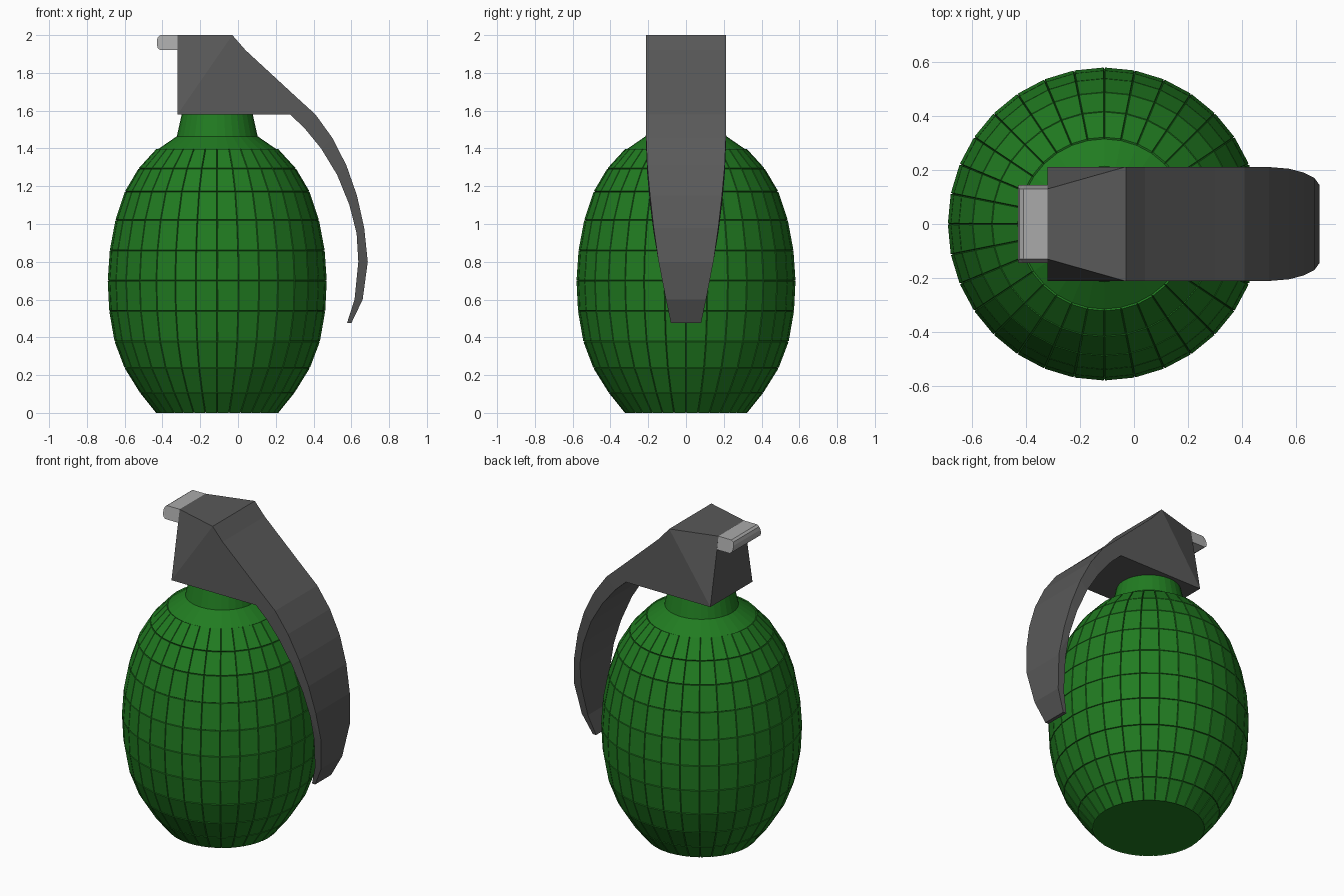
import bpy, bmesh, math

if "Cube" in bpy.data.objects:
    bpy.data.objects.remove(bpy.data.objects["Cube"])

CX = -0.11   # body axis offset
SEG = 32


def material(name, rgb):
    m = bpy.data.materials.new(name)
    m.diffuse_color = (*rgb, 1)
    m.use_nodes = True
    m.node_tree.nodes["Principled BSDF"].inputs["Base Color"].default_value = m.diffuse_color
    return m


def finish(bm, name, mat):
    bmesh.ops.recalc_face_normals(bm, faces=bm.faces[:])
    me = bpy.data.meshes.new(name)
    bm.to_mesh(me)
    bm.free()
    me.materials.append(mat)
    ob = bpy.data.objects.new(name, me)
    bpy.context.collection.objects.link(ob)
    return ob


def lathe(profile):
    """Capped surface of revolution around the body axis; returns bands of faces."""
    bm = bmesh.new()
    rings = [[bm.verts.new((CX + r * math.cos(2 * math.pi * i / SEG),
                            r * math.sin(2 * math.pi * i / SEG), z))
              for i in range(SEG)] for r, z in profile]
    bands = []
    for a, b in zip(rings, rings[1:]):
        bands.append([bm.faces.new((a[i], a[(i + 1) % SEG], b[(i + 1) % SEG], b[i]))
                      for i in range(SEG)])
    bm.faces.new(rings[0][::-1])
    bm.faces.new(rings[-1])
    return bm, bands


def loft(sections, name, mat):
    """Symmetric strip: each section is (upper x, z, half width), (lower x, z, half width)."""
    bm = bmesh.new()
    rows = []
    for (ux, uz, uw), (lx, lz, lw) in sections:
        rows.append([bm.verts.new(c) for c in
                     ((ux, -uw, uz), (ux, uw, uz), (lx, lw, lz), (lx, -lw, lz))])
    for a, b in zip(rows, rows[1:]):
        bm.faces.new((a[0], a[1], b[1], b[0]))
        bm.faces.new((a[2], a[3], b[3], b[2]))
        for u, l in ((1, 2), (0, 3)):
            bm.faces.new((a[u], a[l], b[u]))
            bm.faces.new((a[l], b[l], b[u]))
    bm.faces.new(rows[0])
    bm.faces.new(rows[-1])
    return finish(bm, name, mat)


green = material("green", (0.015, 0.2, 0.015))
dark = material("dark_grey", (0.1, 0.1, 0.1))
light = material("light_grey", (0.4, 0.4, 0.4))

# Body: egg with a raised plate on each facet, separated by fine grooves
body_profile = [(0.317, 0.003), (0.403, 0.11), (0.484, 0.24), (0.537, 0.38), (0.565, 0.54),
                (0.573, 0.70), (0.562, 0.86), (0.532, 1.02), (0.482, 1.17),
                (0.411, 1.29), (0.315, 1.395), (0.213, 1.465)]
bm, bands = lathe(body_profile)
bmesh.ops.recalc_face_normals(bm, faces=bm.faces[:])
plates = [f for band in bands[:-1] for f in band]
bmesh.ops.inset_individual(bm, faces=plates, thickness=0.003, depth=0.007)
finish(bm, "body", green)

# Neck
bm, _ = lathe([(0.215, 1.46), (0.187, 1.585)])
finish(bm, "neck", green)

# Housing running into the curved, tapering safety lever
W = 0.212
outer = [(-0.32, 2.0, 0.13), (-0.03, 2.0, W), (0.04, 1.92, W), (0.30, 1.68, W),
         (0.41, 1.58, W), (0.50, 1.455, 0.211), (0.574, 1.31, 0.205), (0.63, 1.15, 0.19),
         (0.668, 0.98, 0.171), (0.687, 0.80, 0.145), (0.66, 0.60, 0.106), (0.60, 0.475, 0.08)]
inner = [(-0.32, 1.58), (-0.03, 1.58), (0.08, 1.58), (0.275, 1.58),
         (0.35, 1.51), (0.44, 1.40), (0.525, 1.26), (0.59, 1.10),
         (0.628, 0.95), (0.637, 0.80), (0.617, 0.60), (0.577, 0.475)]
loft([(o, (x, z, W if i == 0 else o[2])) for i, (o, (x, z)) in enumerate(zip(outer, inner))],
     "housing_and_lever", dark)

# Rounded lug on the back of the housing
T, B = 0.13, 0.145
loft([((-0.318, 2.0, T), (-0.318, 1.92, B)),
      ((-0.41, 2.0, T), (-0.41, 1.92, B)),
      ((-0.424, 1.99, T), (-0.424, 1.93, B)),
      ((-0.43, 1.97, 0.135), (-0.43, 1.95, 0.141))], "lug", light)
